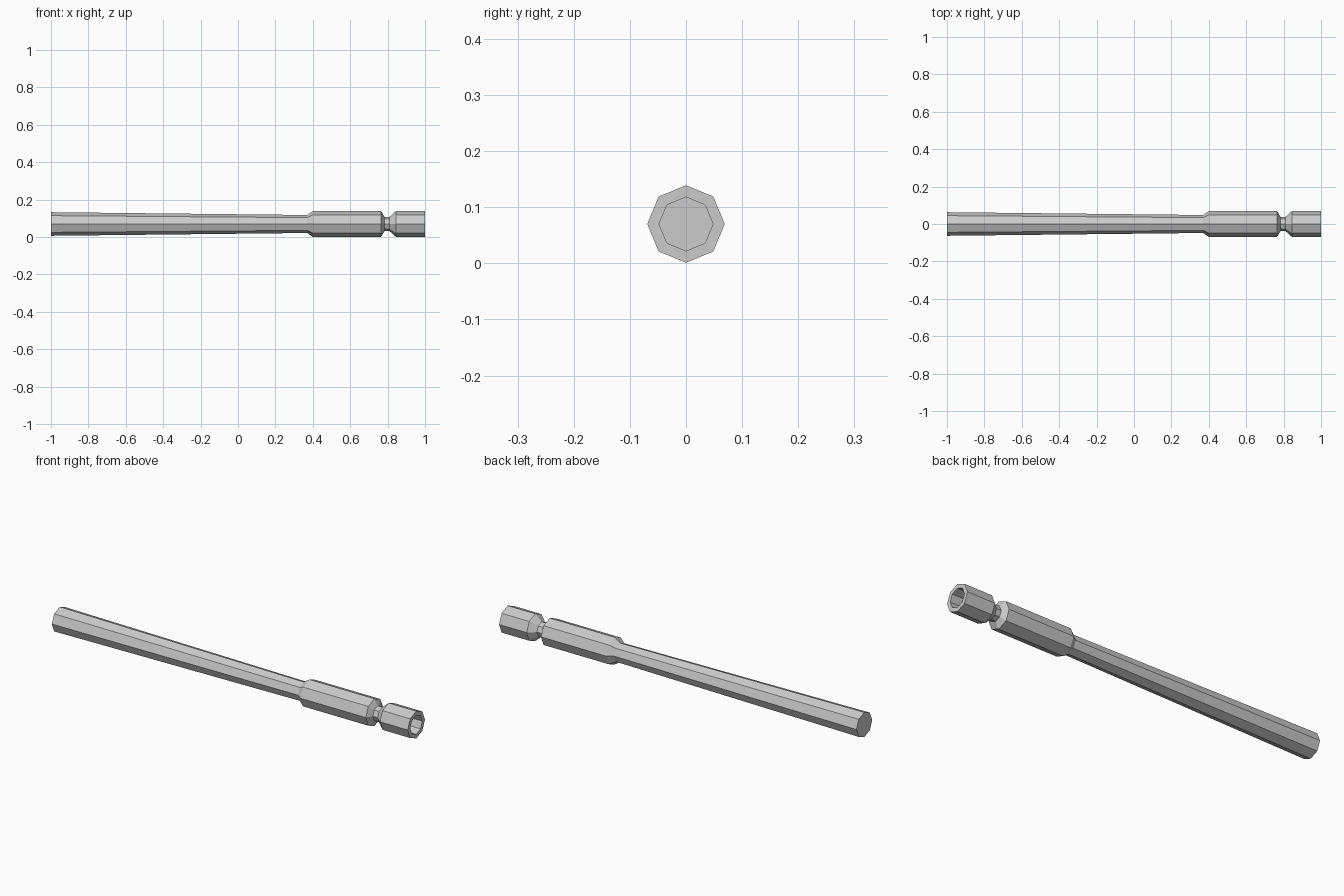
import bpy, bmesh
from math import cos, sin, pi

if "Cube" in bpy.data.objects:
    bpy.data.objects.remove(bpy.data.objects["Cube"])

SIDES = 8
AXIS_Z = 0.07

# (x, radius) along the rod: tapered shaft, collar, groove, socket tip, bore
PROFILE = [(-1.0, 0.063), (0.37, 0.048), (0.40, 0.069), (0.765, 0.069),
           (0.783, 0.038), (0.81, 0.038), (0.845, 0.069), (1.0, 0.069),
           (1.0, 0.048), (0.90, 0.048)]


def lathe_x(name, profile):
    bm = bmesh.new()
    rings = [[bm.verts.new((x, r * cos(2 * pi * i / SIDES),
                            AXIS_Z + r * sin(2 * pi * i / SIDES)))
              for i in range(SIDES)] for x, r in profile]
    for a, b in zip(rings, rings[1:]):
        for i in range(SIDES):
            j = (i + 1) % SIDES
            bm.faces.new((a[i], a[j], b[j], b[i]))
    # Shaft end cap and bore floor
    bm.faces.new(rings[0])
    bm.faces.new(rings[-1])
    bmesh.ops.recalc_face_normals(bm, faces=bm.faces)
    mesh = bpy.data.meshes.new(name)
    bm.to_mesh(mesh)
    bm.free()
    obj = bpy.data.objects.new(name, mesh)
    bpy.context.collection.objects.link(obj)
    return obj


# Eight-sided rod with grooved socket end
lathe_x("socket_rod", PROFILE)
